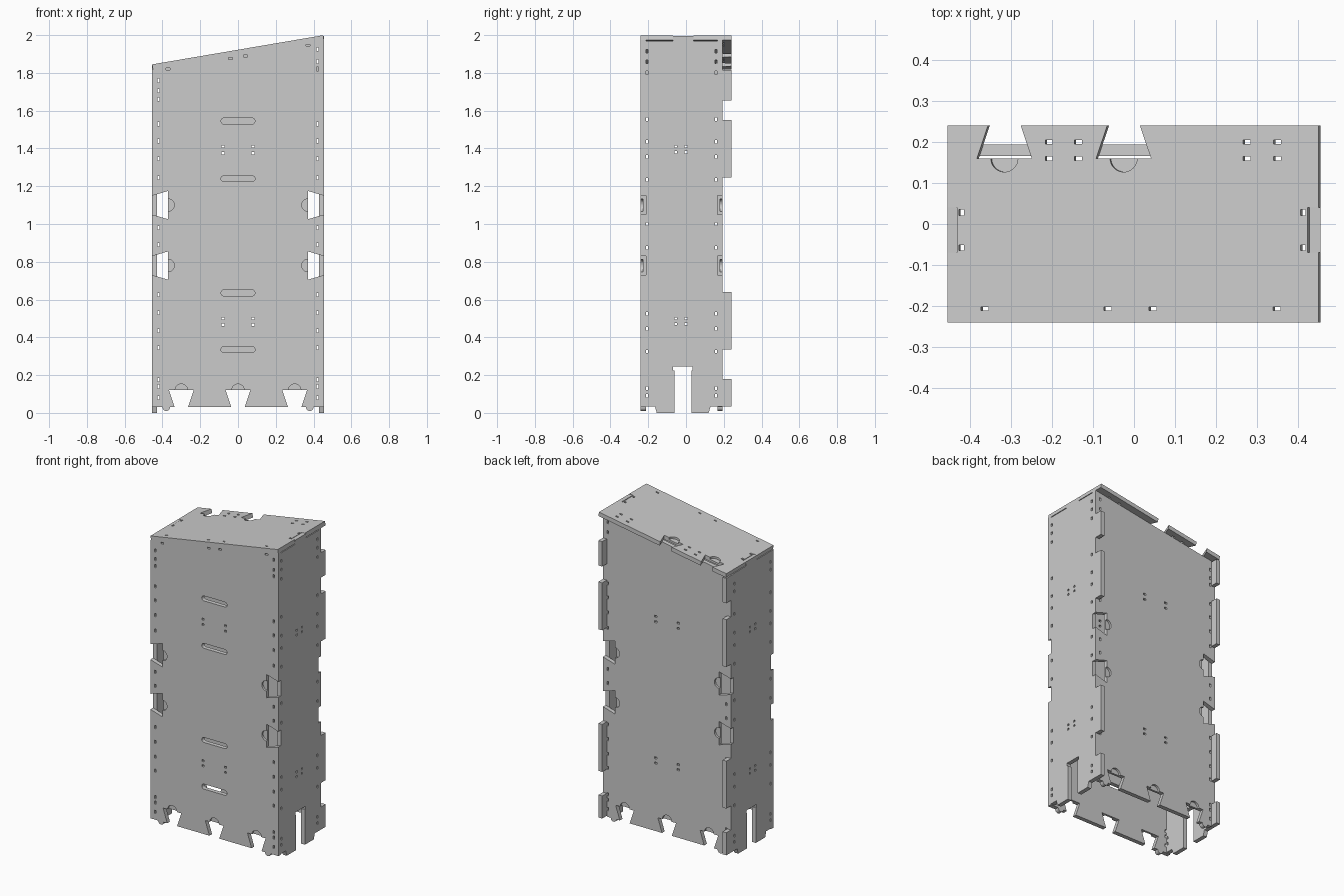
import bpy, bmesh
from math import sin, cos, pi
from mathutils import Matrix, Vector
from mathutils.geometry import delaunay_2d_cdt

if "Cube" in bpy.data.objects:
    bpy.data.objects.remove(bpy.data.objects["Cube"])

T = 0.027                      # sheet thickness
W, D = 0.455, 0.24             # half width, half depth
SLOPE = 0.155 / (2 * W)
TABS = [(0.035, 0.18), (0.335, 0.64), (1.245, 1.55), (1.655, 1.815)]
LATCH = (0.78, 1.10)           # heights of the edge dovetails


def roof(x):                   # underside of the sloping lid
    return 1.9225 + SLOPE * x - T


def rect(u, v, hu, hv):
    return [(u - hu, v - hv), (u + hu, v - hv), (u + hu, v + hv), (u - hu, v + hv)]


def arc(u, v, r, a0, a1, n=16):
    return [(u + r * cos(a0 + (a1 - a0) * i / n), v + r * sin(a0 + (a1 - a0) * i / n))
            for i in range(n + 1)]


def disc(u, v, r):
    return arc(u, v, r, 0, 2 * pi, 32)[:-1]


def slot(u, v, h, r):
    return arc(u + h - r, v, r, -pi / 2, pi / 2, 8) + arc(u - h + r, v, r, pi / 2, 3 * pi / 2, 8)


def sheet_mesh(name, loops, thick):
    """Fill a 2D outline with holes (even-odd rule) and extrude it to a flat sheet."""
    pts, edges = [], []
    for loop in loops:
        n, k = len(pts), len(loop)
        pts += [Vector(p) for p in loop]
        edges += [(n + i, n + (i + 1) % k) for i in range(k)]
    co, _, tris, *_ = delaunay_2d_cdt(pts, edges, [], 0, 1e-6)

    def inside(p):
        hit = False
        for i, j in edges:
            a, b = pts[i], pts[j]
            if (a.y > p.y) != (b.y > p.y) and p.x < a.x + (p.y - a.y) * (b.x - a.x) / (b.y - a.y):
                hit = not hit
        return hit

    bm = bmesh.new()
    vs = [bm.verts.new((c.x, c.y, -thick / 2)) for c in co]
    for t in tris:
        if inside(sum((co[i] for i in t), Vector((0, 0))) / 3):
            bm.faces.new([vs[i] for i in t])
    ext = bmesh.ops.extrude_face_region(bm, geom=bm.faces[:], use_keep_orig=True)
    up = [g for g in ext["geom"] if isinstance(g, bmesh.types.BMVert)]
    bmesh.ops.translate(bm, verts=up, vec=(0, 0, thick))
    bmesh.ops.delete(bm, geom=[v for v in bm.verts if not v.link_faces], context='VERTS')
    bmesh.ops.recalc_face_normals(bm, faces=bm.faces)
    me = bpy.data.meshes.new(name)
    bm.to_mesh(me)
    bm.free()
    return me


def panel(name, outline, holes, mat, pockets=(), side=1):
    ob = bpy.data.objects.new(name, sheet_mesh(name, [outline] + holes, T))
    bpy.context.collection.objects.link(ob)
    if pockets:                # half-depth round recesses behind each dovetail
        me = sheet_mesh(name + "_pockets", [disc(*p) for p in pockets], T)
        me.transform(Matrix.Translation((0, 0, side * T / 2)))
        cutter = bpy.data.objects.new(name + "_pocket_cutter", me)
        bpy.context.collection.objects.link(cutter)
        cutter.hide_render = True
        mod = ob.modifiers.new("pockets", 'BOOLEAN')
        mod.operation, mod.solver, mod.object = 'DIFFERENCE', 'EXACT', cutter
        bpy.context.view_layer.update()
        me = bpy.data.meshes.new_from_object(
            ob.evaluated_get(bpy.context.evaluated_depsgraph_get()))
        ob.modifiers.clear()
        ob.data = me
        bpy.data.objects.remove(cutter)
    ob.data.transform(mat)


def upright(y):                # u = x, v = z, facing -y
    return Matrix(((1, 0, 0, 0), (0, 0, -1, y), (0, 1, 0, 0), (0, 0, 0, 1)))


def sideways(x):               # u = y, v = z, facing +x
    return Matrix(((0, 0, 1, x), (1, 0, 0, 0), (0, 1, 0, 0), (0, 0, 0, 1)))


def latches():                 # dovetails in the right-hand edge
    pts = []
    for z in LATCH:
        pts += [(W, z - 0.05), (0.37, z - 0.075), (0.37, z + 0.075), (W, z + 0.05)]
    return pts


def edge(s, fingers):          # right (s=1) or left (s=-1) edge, going up
    xi, top = W - T, roof(s * W)
    if not fingers:
        pts = [(W, 0.03)] + latches() + [(W, top)]
    else:
        pts = [(xi, 0.03)]
        for i, (a, b) in enumerate(TABS):
            if i:
                pts += [(W, a), (xi, a)]
            if i < 3:
                pts += [(xi, b), (W, b)]
            if i == 1:
                pts += latches()
        if s > 0:
            pts += [(xi, TABS[3][1]), (W, TABS[3][1]), (W, top)]
        else:
            pts += [(xi, roof(-xi))]
    return [(s * x, z) for x, z in pts]


def face_outline(fingers):     # shared outline of the front and back panels
    pts = arc(-0.38, 0.03, 0.02, pi, 2 * pi, 10)
    for c in (-0.3, 0, 0.3):
        pts += [(c - 0.035, 0.03), (c - 0.065, 0.12), (c + 0.065, 0.12), (c + 0.035, 0.03)]
    pts += arc(0.38, 0.03, 0.02, pi, 2 * pi, 10)
    return pts + edge(1, fingers) + edge(-1, fingers)[::-1]


pockets = [(c, 0.12, 0.033) for c in (-0.3, 0, 0.3)]
pockets += [(s * 0.37, z, 0.033) for s in (-1, 1) for z in LATCH]

# tie holes shared by front and back
ties = [1.53, 1.44, 1.345, 1.245, 0.98, 0.89, 0.625, 0.53, 0.435, 0.345, 0.175, 0.14, 0.08]
holes = [rect(s * 0.421, z, 0.005, 0.01) for s in (-1, 1) for z in ties]
holes += [rect(-0.421, z, 0.005, 0.01) for z in (1.76, 1.705, 1.66)]
holes += [rect(0.421, z, 0.005, 0.01) for z in (1.925, 1.86, 1.82)]
holes += [rect(s * 0.08, z, 0.008, 0.006) for s in (-1, 1) for z in (1.41, 1.375, 0.5, 0.467)]

# front panel with grip slots
front_holes = holes + [slot(0, z, 0.09, 0.016) for z in (1.545, 1.24, 0.635, 0.335)]
front_holes += [rect(x, roof(x) - 0.012, 0.01, 0.005) for x in (-0.37, -0.04, 0.04, 0.37)]
panel("front_panel", face_outline(False), front_holes, upright(-D + T / 2), pockets, 1)

# back panel, recessed between the side tabs
panel("back_panel", face_outline(True), [h for h in holes if abs(h[0][1] - 1.81) > 0.005],
      upright(0.18), pockets, -1)

# side panels with tabs behind, a foot notch below and a tongue through the lid
for name, s in (("left_side", -1), ("right_side", 1)):
    top = min(roof(s * W), roof(s * (W - T)))
    y0, y1 = -D + T, 0.166
    out = [(y0, 0.035), (-0.165, 0.035), (-0.155, 0), (-0.06, 0), (-0.06, 0.225), (-0.068, 0.225),
           (-0.068, 0.245), (0.035, 0.245), (0.035, 0.225), (0.03, 0.225), (0.03, 0),
           (0.12, 0), (0.13, 0.035)]
    for i, (a, b) in enumerate(TABS):
        b = min(b, top - 0.003)
        out += ([(y1, a)] if i else []) + [(D, a), (D, b), (y1, b)]
    out += [(y1, top), (0.04, top), (0.04, top + T), (-0.07, top + T), (-0.07, top), (y0, top)]
    zs = [1.8, 1.555, 1.435, 1.355, 1.235, 1.0, 0.875, 0.525, 0.445, 0.325, 0.13, 0.09]
    zs += [1.915, 1.86] if s > 0 else [1.75, 1.7]
    side_holes = [rect(y, z, 0.005, 0.009) for y in (-0.206, 0.158) for z in zs if z < top - 0.02]
    side_holes += [rect(y, z, 0.007, 0.006) for y in (-0.055, 0.0) for z in (1.41, 1.38, 0.5, 0.47)]
    panel(name, out, side_holes, sideways(s * (W - T / 2)))

# sloping lid with two rear dovetails and a notch at each end
xi, xl, k = W - T, -W + T * SLOPE, 1 / (1 + SLOPE ** 2)
lid = [(xl, -D), (W, -D), (W, -0.07), (xi, -0.07), (xi, 0.04), (W, 0.04), (W, D)]
for c in (-0.021, -0.312):
    lid += [(c + 0.04, D), (c + 0.067, 0.16), (c - 0.067, 0.16), (c - 0.04, D)]
lid += [(xl, D), (xl, 0.04), (-xi, 0.04), (-xi, -0.07), (xl, -0.07)]
lid_holes = [rect(x, -0.207, 0.009, 0.004) for x in (-0.36, -0.06, 0.05, 0.353)]
lid_holes += [rect(x, y, 0.009, 0.005) for x in (-0.203, -0.132, 0.28, 0.354) for y in (0.16, 0.2)]
lid_holes += [rect(s * 0.417, y, 0.006, 0.007) for s in (-1, 1) for y in (0.028, -0.058)]
shift = -SLOPE * k * T / 2     # keeps the square-cut ends over the sides
lid_mat = Matrix(((1, 0, -SLOPE * k, shift), (0, 1, 0, 0),
                  (SLOPE, 0, k, 1.9225 - T / 2 + shift * SLOPE), (0, 0, 0, 1)))
panel("lid", lid, lid_holes, lid_mat, [(c, 0.16, 0.033) for c in (-0.312, -0.021)], 1)
